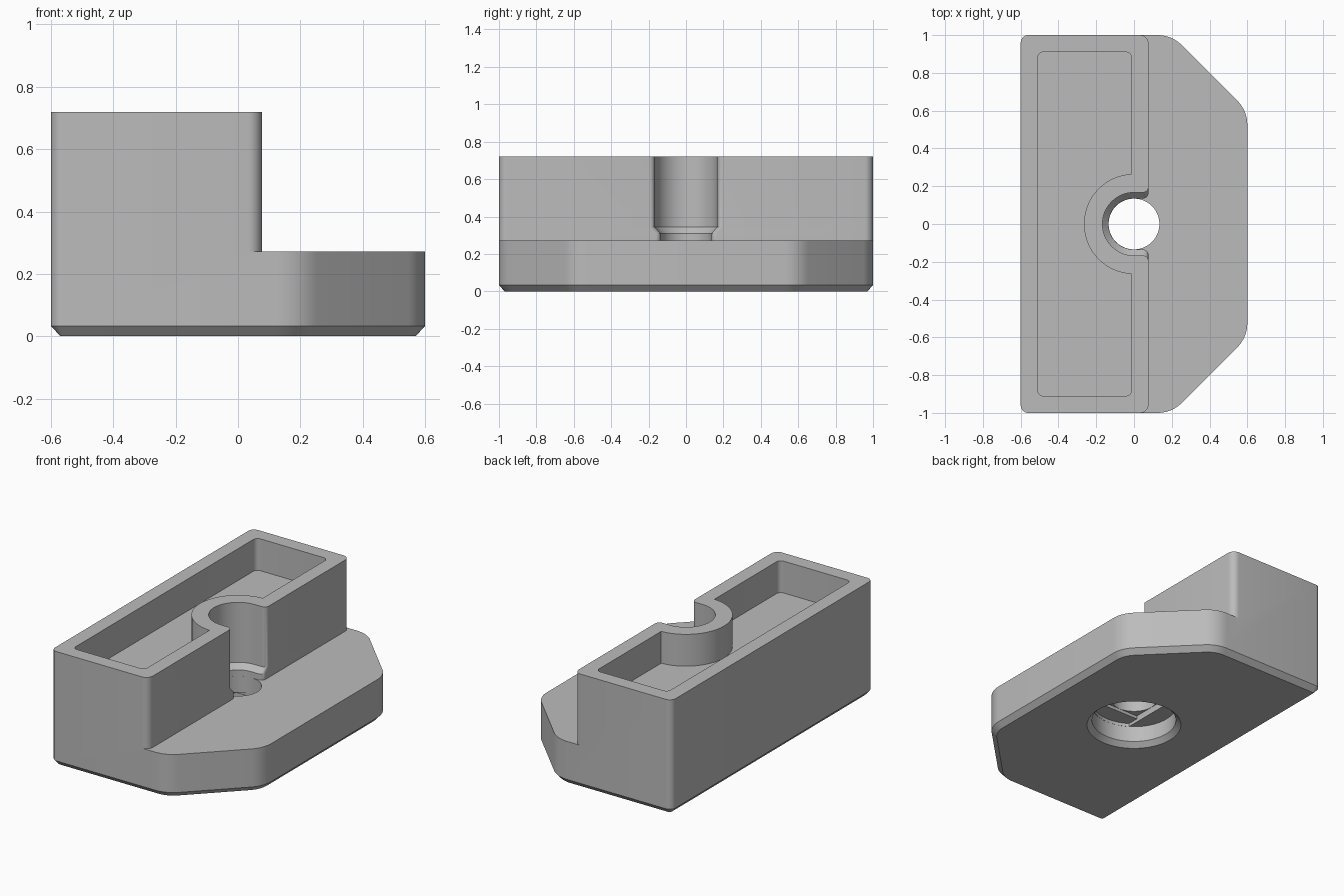
import bpy, bmesh
from math import sin, cos, tan, pi, radians
from mathutils import Vector

if "Cube" in bpy.data.objects:
    bpy.data.objects.remove(bpy.data.objects["Cube"])

TOP, STEP, FACE = 0.72, 0.272, 0.077
HOLE, BORE, HEAD = 0.135, 0.167, 0.247

grey = bpy.data.materials.new("plain_grey")
grey.use_nodes = True
color = (0.5, 0.5, 0.5, 1)
grey.diffuse_color = color
grey.node_tree.nodes["Principled BSDF"].inputs["Base Color"].default_value = color


def arc(cx, cy, r, a0, a1, n):
    return [(cx + r * cos(radians(a0 + (a1 - a0) * i / n)),
             cy + r * sin(radians(a0 + (a1 - a0) * i / n))) for i in range(n + 1)]


def circle(r, n=64):
    return arc(0, 0, r, 0, 360, n)[:-1]


def rounded(corners, inset=0.0, n=8):
    """Counter-clockwise convex outline; corners are (x, y, radius)."""
    loop = []
    for i, (x, y, r) in enumerate(corners):
        p = Vector((x, y))
        before = (p - Vector(corners[i - 1][:2])).normalized()
        after = (Vector(corners[(i + 1) % len(corners)][:2]) - p).normalized()
        turn = before.angle(after)
        centre = p - before * r * tan(turn / 2) + Vector((-before.y, before.x)) * r
        start = Vector((before.y, -before.x))
        for k in range(n + 1):
            a = turn * k / n
            d = Vector((start.x * cos(a) - start.y * sin(a),
                        start.x * sin(a) + start.y * cos(a)))
            loop.append(tuple(centre + d * (r - inset)))
    return loop


def loft(name, levels):
    """Closed solid through matching outlines given as (z, loop)."""
    bm = bmesh.new()
    rings = [[bm.verts.new((x, y, z)) for x, y in loop] for z, loop in levels]
    bm.faces.new(rings[0][::-1])
    bm.faces.new(rings[-1])
    for low, high in zip(rings, rings[1:]):
        for i in range(len(low)):
            j = (i + 1) % len(low)
            bm.faces.new((low[i], low[j], high[j], high[i]))
    bmesh.ops.recalc_face_normals(bm, faces=bm.faces)
    mesh = bpy.data.meshes.new(name)
    bm.to_mesh(mesh)
    bm.free()
    mesh.materials.append(grey)
    obj = bpy.data.objects.new(name, mesh)
    bpy.context.collection.objects.link(obj)
    return obj


def cut(target, cutter):
    mod = target.modifiers.new("cut", "BOOLEAN")
    mod.operation, mod.solver, mod.object = "DIFFERENCE", "EXACT", cutter
    bpy.context.view_layer.objects.active = target
    bpy.ops.object.modifier_apply(modifier=mod.name)
    bpy.data.objects.remove(cutter)


# Full-height body with clipped corners and a chamfered bottom edge
outline = [(-0.6, -1, 0.04), (0.2, -1, 0.18), (0.6, -0.6, 0.18),
           (0.6, 0.6, 0.18), (0.2, 1, 0.18), (-0.6, 1, 0.04)]
body = loft("clamp_block", [(0, rounded(outline, 0.03)), (0.033, rounded(outline)),
                            (TOP, rounded(outline))])


# Step in front of the tall block, with an open screw channel as its nose
def step_loop(r):
    f, c = 0.03, 0.045
    half = arc(0, 0, r, 180, 90, 20)
    half += arc(FACE - f, r + f, f, -90, 0, 8)
    half += arc(FACE - c, 1 - c, c, 0, 90, 8)
    half += [(FACE - c, 1.2), (0.8, 1.2)]
    return half + [(x, -y) for x, y in half[:0:-1]]


cut(body, loft("step_cutter", [(STEP, step_loop(HOLE)), (0.31, step_loop(HOLE)),
                               (0.343, step_loop(BORE)), (0.9, step_loop(BORE))]))

# Shallow top pocket that leaves a round wall about the channel
pocket = loft("pocket_cutter", [(z, rounded([(-0.51, -0.91, 0.03), (-0.013, -0.91, 0.03),
                                             (-0.013, 0.91, 0.03), (-0.51, 0.91, 0.03)]))
                                for z in (0.52, 0.85)])
cut(pocket, loft("boss_keeper", [(z, circle(0.265)) for z in (0.4, 1)]))
cut(body, pocket)

# Screw hole and chamfered head recess underneath
cut(body, loft("recess_cutter", [(-0.03, circle(HEAD + 0.06)), (0.03, circle(HEAD)),
                                 (0.13, circle(HEAD))]))
slot = [(max(-HOLE, min(HOLE, x)), y) for x, y in circle(HEAD - 0.001)]
cut(body, loft("slot_cutter", [(0.1, slot), (0.15, slot)]))
square = [(-HOLE, -HOLE), (HOLE, -HOLE), (HOLE, HOLE), (-HOLE, HOLE)]
cut(body, loft("square_cutter", [(0.12, square), (0.17, square)]))
cut(body, loft("hole_cutter", [(z, circle(HOLE - 0.0005)) for z in (0.14, 0.29)]))

# Smooth rounded walls, crisp edges
bpy.ops.object.select_all(action="DESELECT")
body.select_set(True)
bpy.context.view_layer.objects.active = body
bpy.ops.object.shade_smooth_by_angle(angle=radians(25))
